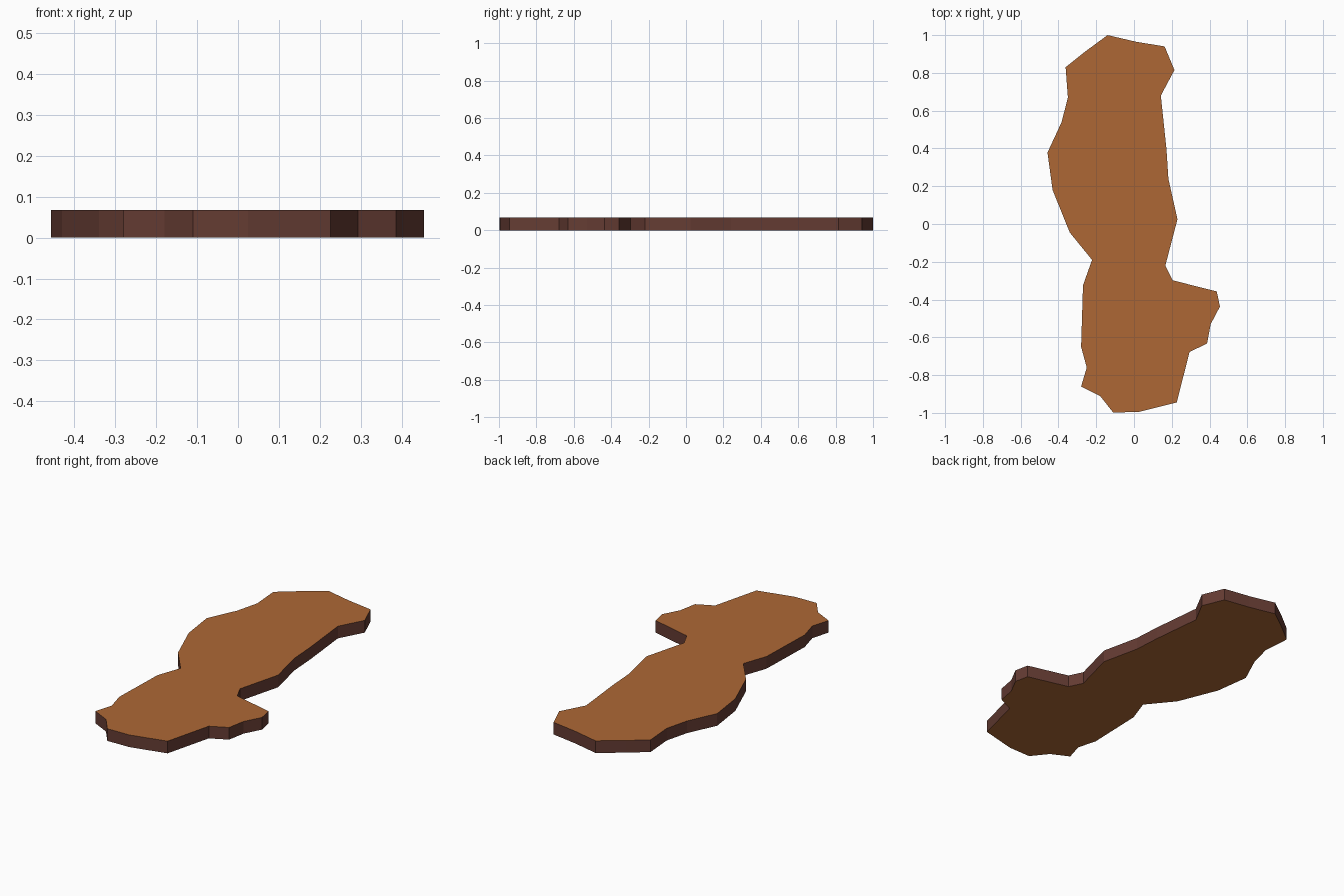
import bpy, bmesh

if "Cube" in bpy.data.objects:
    bpy.data.objects.remove(bpy.data.objects["Cube"])

HEIGHT = 0.068


def material(name, rgb):
    m = bpy.data.materials.new(name)
    m.diffuse_color = (*rgb, 1.0)
    m.use_nodes = True
    m.node_tree.nodes["Principled BSDF"].inputs["Base Color"].default_value = m.diffuse_color
    return m


# Plan outline, clockwise from the back tip
outline = [
    (-0.14, 1.0), (0.01, 0.965), (0.162, 0.94), (0.214, 0.815), (0.142, 0.68),
    (0.172, 0.395), (0.182, 0.24), (0.23, 0.025), (0.166, -0.22), (0.204, -0.298),
    (0.438, -0.357), (0.455, -0.437), (0.406, -0.53), (0.387, -0.632), (0.294, -0.678),
    (0.226, -0.945), (0.025, -0.995), (-0.11, -0.998), (-0.18, -0.91), (-0.28, -0.86),
    (-0.25, -0.76), (-0.28, -0.65), (-0.27, -0.325), (-0.222, -0.19), (-0.34, -0.045),
    (-0.431, 0.18), (-0.458, 0.378), (-0.383, 0.54), (-0.35, 0.67), (-0.362, 0.83),
    (-0.262, 0.91),
]

# Slab: one outline face extruded upward
bm = bmesh.new()
base = bm.faces.new([bm.verts.new((x, y, 0)) for x, y in outline])
ext = bmesh.ops.extrude_face_region(bm, geom=[base], use_keep_orig=True)
top = [v for v in ext["geom"] if isinstance(v, bmesh.types.BMVert)]
bmesh.ops.translate(bm, verts=top, vec=(0, 0, HEIGHT))
bmesh.ops.recalc_face_normals(bm, faces=bm.faces)

# Flat faces are tan, the rim is dark brown
for f in bm.faces:
    f.material_index = 0 if abs(f.normal.z) > 0.5 else 1

mesh = bpy.data.meshes.new("ground_slab")
bm.to_mesh(mesh)
bm.free()
mesh.materials.append(material("tan_earth", (0.42, 0.137, 0.036)))
mesh.materials.append(material("dark_brown_rim", (0.13, 0.045, 0.033)))
slab = bpy.data.objects.new("ground_slab", mesh)
bpy.context.collection.objects.link(slab)
